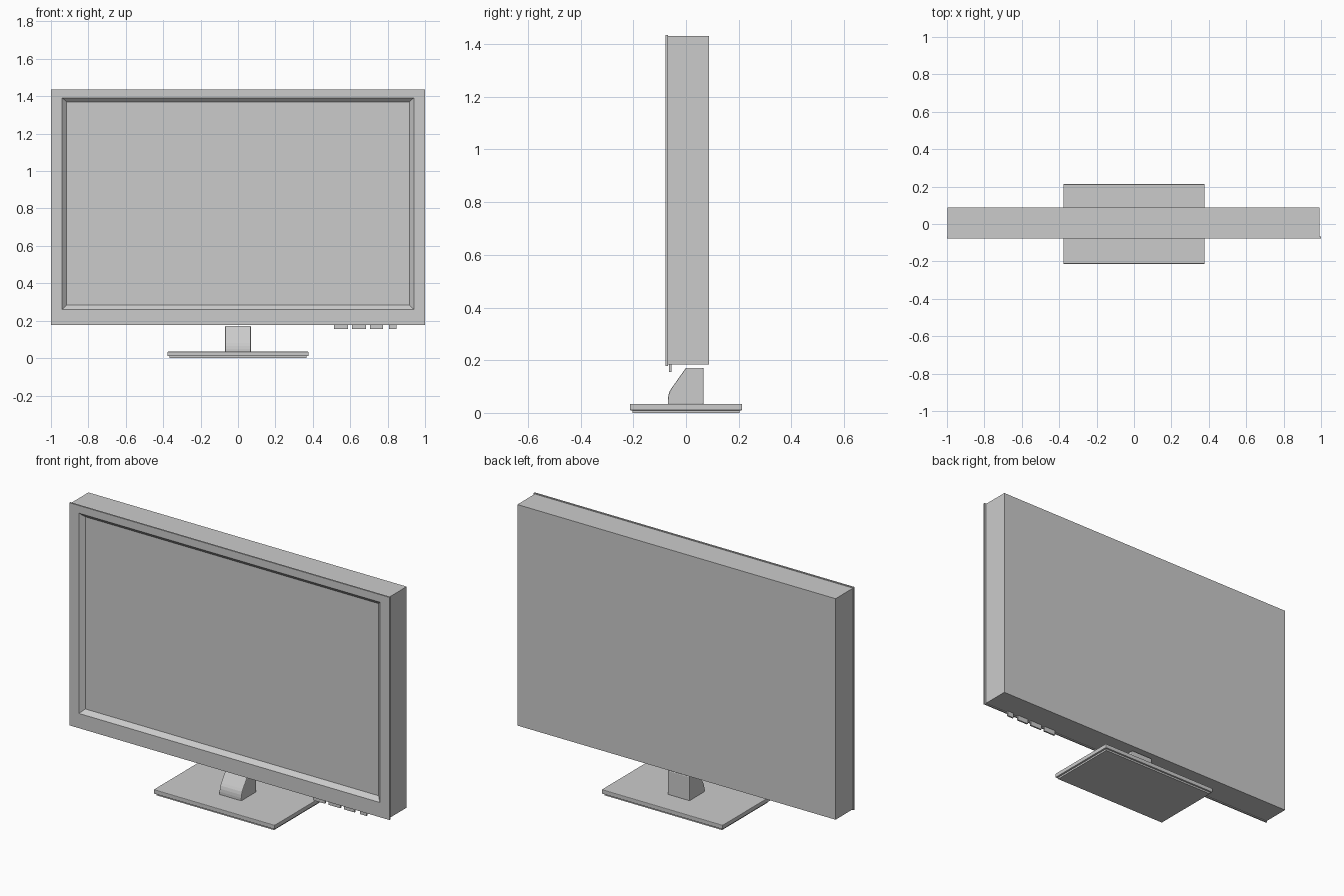
import bpy, bmesh

if "Cube" in bpy.data.objects:
    bpy.data.objects.remove(bpy.data.objects["Cube"])


def finish(name, bm, bevel=0.0, segments=2):
    bmesh.ops.recalc_face_normals(bm, faces=bm.faces)
    mesh = bpy.data.meshes.new(name)
    bm.to_mesh(mesh)
    bm.free()
    obj = bpy.data.objects.new(name, mesh)
    bpy.context.collection.objects.link(obj)
    if bevel:
        mod = obj.modifiers.new("edge_bevel", 'BEVEL')
        mod.width = bevel
        mod.segments = segments
        mod.limit_method = 'ANGLE'
        mod.angle_limit = 1.0
    return obj


def box(name, x0, x1, y0, y1, z0, z1, bevel=0.0):
    bm = bmesh.new()
    bmesh.ops.create_cube(bm, size=1)
    for v in bm.verts:
        v.co = ((x0 + x1) / 2 + v.co.x * (x1 - x0),
                (y0 + y1) / 2 + v.co.y * (y1 - y0),
                (z0 + z1) / 2 + v.co.z * (z1 - z0))
    return finish(name, bm, bevel)


def loft(name, rings, cap_end=False):
    """Join rectangles given as (x0, x1, z0, z1, y)."""
    bm = bmesh.new()
    loops = [[bm.verts.new(p) for p in
              ((x0, y, z0), (x1, y, z0), (x1, y, z1), (x0, y, z1))]
             for x0, x1, z0, z1, y in rings]
    for a, b in zip(loops, loops[1:]):
        for i in range(4):
            j = (i + 1) % 4
            bm.faces.new((a[i], a[j], b[j], b[i]))
    if cap_end:
        bm.faces.new(loops[-1])
    return finish(name, bm)


# Housing: outlines shared by the bezel, screen and rear shell
outer = (-1.0, 1.0, 0.178, 1.435)
shell = (-0.996, 0.992, 0.183, 1.431)
opening = (-0.94, 0.94, 0.261, 1.392)
panel = (-0.916, 0.916, 0.284, 1.369)

loft("rear_shell", [(*shell, -0.068), (*shell, 0.088)], cap_end=True)
loft("bezel", [(*shell, -0.068), (*outer, -0.068), (*outer, -0.077),
               (*opening, -0.077), (*panel, -0.054)])
loft("screen", [(*opening, -0.053), (*panel, -0.054)], cap_end=True)

# Control buttons under the bezel
for i, (x0, x1) in enumerate([(0.513, 0.588), (0.61, 0.684),
                              (0.706, 0.774), (0.807, 0.847)]):
    box(f"button_{i + 1}", x0, x1, -0.064, -0.055, 0.155, 0.184)

# Neck: side profile (y, z) extruded across x
profile = [(0.067, 0.03), (0.067, 0.171), (0.0, 0.171), (-0.054, 0.095),
           (-0.062, 0.082), (-0.067, 0.066), (-0.069, 0.05), (-0.069, 0.03)]
bm = bmesh.new()
side = bm.faces.new([bm.verts.new((-0.069, y, z)) for y, z in profile])
new = bmesh.ops.extrude_face_region(bm, geom=[side])["geom"]
bmesh.ops.translate(bm, vec=(0.138, 0, 0),
                    verts=[g for g in new if isinstance(g, bmesh.types.BMVert)])
finish("stand_neck", bm, bevel=0.005)

# Base plate and the smaller foot pad beneath it
box("base_plate", -0.378, 0.378, -0.213, 0.213, 0.01, 0.034, bevel=0.003)
box("foot_pad", -0.367, 0.367, -0.203, 0.203, 0.0, 0.012)
